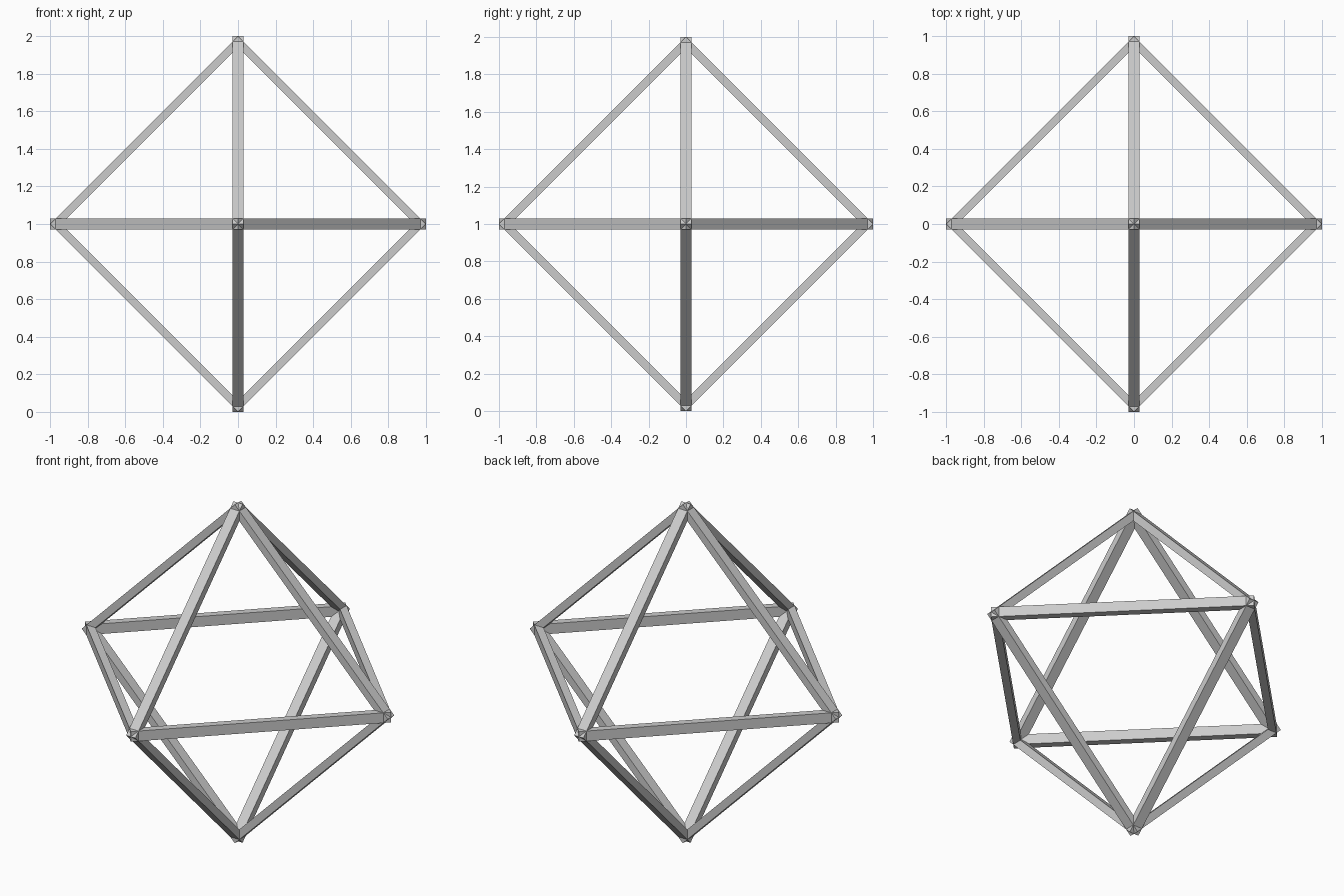
import bpy, bmesh
from math import pi, cos, sin
from mathutils import Matrix

if "Cube" in bpy.data.objects:
    bpy.data.objects.remove(bpy.data.objects["Cube"])

OUTER, INNER, HALF = 1.0, 0.94, 0.03   # corner radii of a square ring, half thickness


def square_ring(name, rotation):
    """Mitred square frame standing on one corner in the xz plane, then rotated."""
    bm = bmesh.new()
    section = [(OUTER, -HALF), (OUTER, HALF), (INNER, HALF), (INNER, -HALF)]
    rows = [[bm.verts.new((r * cos(k * pi / 2), y, r * sin(k * pi / 2)))
             for r, y in section] for k in range(4)]
    for k in range(4):
        a, b = rows[k], rows[(k + 1) % 4]
        for i in range(4):
            j = (i + 1) % 4
            bm.faces.new((a[i], a[j], b[j], b[i]))
    bmesh.ops.recalc_face_normals(bm, faces=bm.faces[:])
    bm.transform(Matrix.Translation((0, 0, 1)) @ rotation)
    mesh = bpy.data.meshes.new(name)
    bm.to_mesh(mesh)
    bm.free()
    obj = bpy.data.objects.new(name, mesh)
    bpy.context.collection.objects.link(obj)


# Three perpendicular rings share corners and form the octahedron frame
square_ring("front_ring", Matrix.Identity(4))
square_ring("side_ring", Matrix.Rotation(pi / 2, 4, 'Z'))
square_ring("level_ring", Matrix.Rotation(pi / 2, 4, 'X'))
